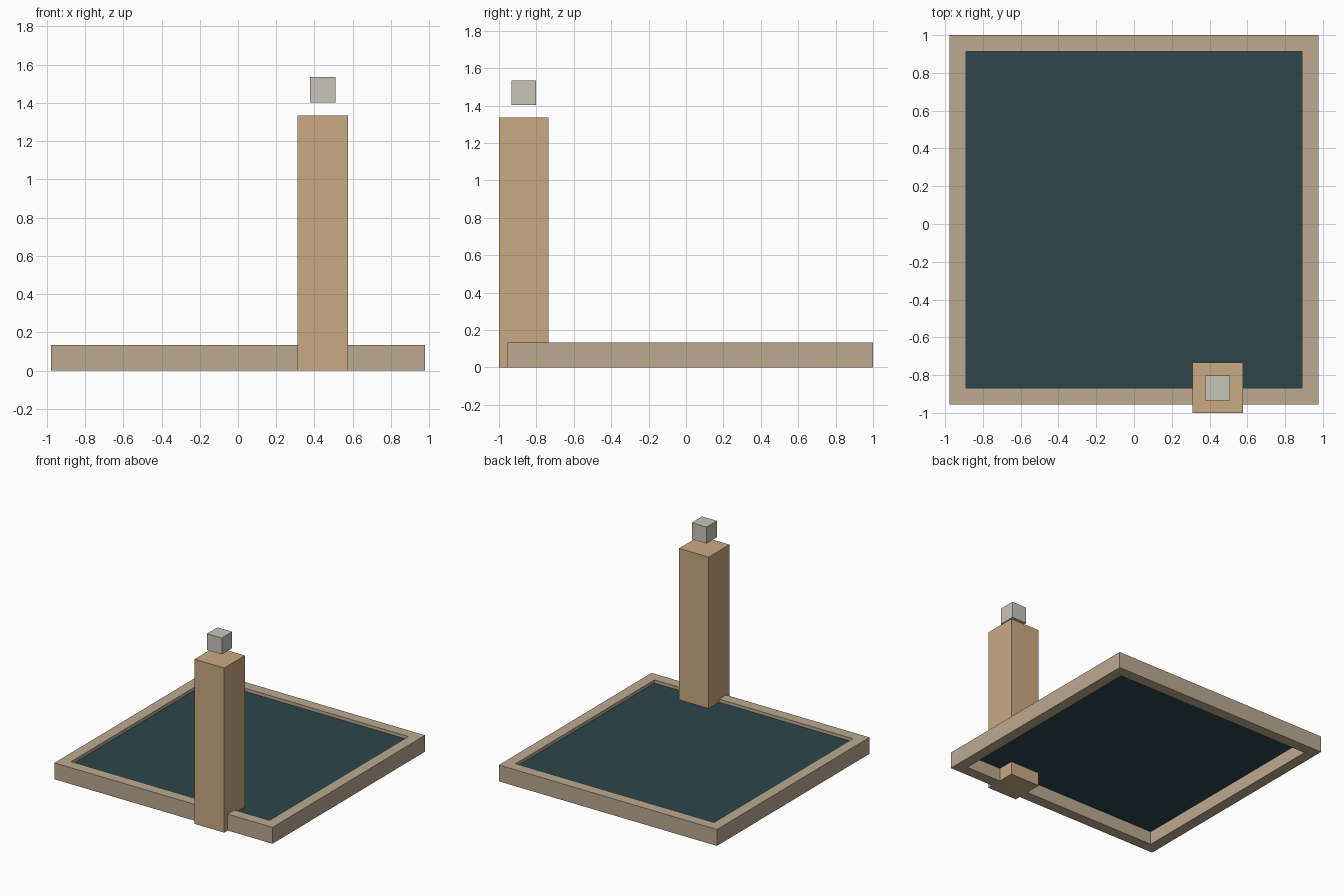
import bpy
import bmesh

if "Cube" in bpy.data.objects:
    bpy.data.objects.remove(bpy.data.objects["Cube"])


def material(name, rgb):
    m = bpy.data.materials.new(name)
    m.diffuse_color = (*rgb, 1.0)
    m.use_nodes = True
    m.node_tree.nodes["Principled BSDF"].inputs["Base Color"].default_value = m.diffuse_color
    return m


def finish(name, bm, mat):
    bmesh.ops.recalc_face_normals(bm, faces=bm.faces)
    mesh = bpy.data.meshes.new(name)
    bm.to_mesh(mesh)
    bm.free()
    mesh.materials.append(mat)
    obj = bpy.data.objects.new(name, mesh)
    bpy.context.collection.objects.link(obj)
    return obj


def box(name, lo, hi, mat):
    bm = bmesh.new()
    bmesh.ops.create_cube(bm, size=1.0)
    for v in bm.verts:
        v.co = [(a + b) / 2 + c * (b - a) for a, b, c in zip(lo, hi, v.co)]
    return finish(name, bm, mat)


def rect(bm, x, y0, y1, z):
    return [bm.verts.new(p) for p in
            ((-x, y0, z), (x, y0, z), (x, y1, z), (-x, y1, z))]


stone = material("beige stone", (0.497, 0.402, 0.279))
tan = material("warm tan", (0.584, 0.402, 0.223))
grey = material("pale grey", (0.578, 0.558, 0.479))
teal = material("dark teal", (0.026, 0.061, 0.071))

H = 0.133                        # rim height
OUTER = (0.978, -0.955, 1.0)     # half width, front, back
INNER = (0.89, -0.867, 0.912)

# Rim: open rectangular ring joining four loops
bm = bmesh.new()
loops = [rect(bm, *OUTER, 0), rect(bm, *OUTER, H),
         rect(bm, *INNER, H), rect(bm, *INNER, 0)]
for i in range(4):
    a, b = loops[i], loops[(i + 1) % 4]
    for j in range(4):
        k = (j + 1) % 4
        bm.faces.new((a[j], a[k], b[k], b[j]))
finish("rim", bm, stone)

# Water: single sheet just below the top of the rim
bm = bmesh.new()
bm.faces.new(rect(bm, *INNER, 0.107))
finish("water_surface", bm, teal)

# Post standing across the front rim, with a floating cube above it
box("post", (0.31, -1.0, 0), (0.576, -0.734, 1.335), tan)
box("floating_cube", (0.376, -0.934, 1.402), (0.509, -0.801, 1.535), grey)
